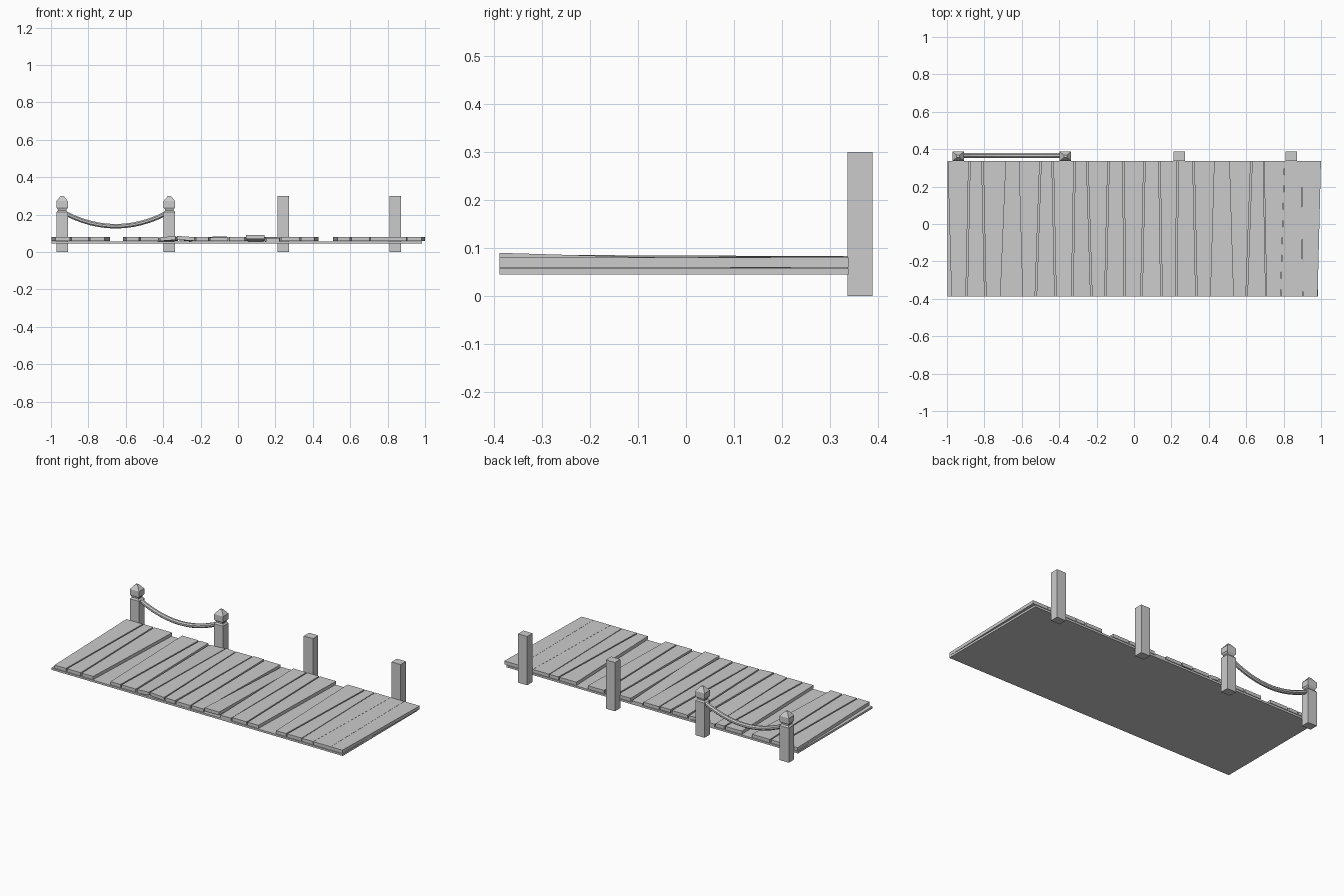
import bpy, bmesh
from math import cos, sin, pi

if "Cube" in bpy.data.objects:
    bpy.data.objects.remove(bpy.data.objects["Cube"])

Y0, Y1 = -0.388, 0.338          # deck front and back edges


def make_object(name, bm):
    bmesh.ops.recalc_face_normals(bm, faces=bm.faces)
    me = bpy.data.meshes.new(name)
    bm.to_mesh(me)
    bm.free()
    ob = bpy.data.objects.new(name, me)
    bpy.context.collection.objects.link(ob)
    return ob


def loft(name, rings):
    """Skin a list of equal-length point rings and cap both ends."""
    bm = bmesh.new()
    vs = [[bm.verts.new(p) for p in r] for r in rings]
    n = len(rings[0])
    for a, b in zip(vs, vs[1:]):
        for i in range(n):
            j = (i + 1) % n
            bm.faces.new((a[i], a[j], b[j], b[i]))
    bm.faces.new(vs[0])
    bm.faces.new(vs[-1])
    return make_object(name, bm)


def rect(cx, cy, hx, hy, z):
    return [(cx - hx, cy - hy, z), (cx + hx, cy - hy, z),
            (cx + hx, cy + hy, z), (cx - hx, cy + hy, z)]


# Base slab under the planks
loft("deck_base", [rect(-0.007, (Y0 + Y1) / 2, 0.991, (Y1 - Y0) / 2, z)
                   for z in (0.045, 0.057)])

# Plank seams as (x at back, x at front); strips 3 and 15 are missing boards
seams = [(-1.0, -0.98), (-0.88, -0.895), (-0.81, -0.795), (-0.68, -0.71),
         (-0.62, -0.60), (-0.50, -0.525), (-0.435, -0.42), (-0.318, -0.33),
         (-0.25, -0.228), (-0.136, -0.153), (-0.056, -0.05), (0.056, 0.04),
         (0.136, 0.147), (0.232, 0.227), (0.318, 0.334), (0.435, 0.414),
         (0.505, 0.527), (0.628, 0.602), (0.695, 0.708), (0.805, 0.784),
         (0.895, 0.902), (1.0, 0.982)]
# Loose boards: strip -> (front lift, back lift, roll)
loose = {6: (0.002, -0.004, 0.003), 7: (0.003, 0.0, -0.003),
         9: (-0.002, 0.003, 0.0), 11: (0.010, -0.012, 0.0),
         12: (-0.006, 0.0, 0.0)}
for i, ((b0, f0), (b1, f1)) in enumerate(zip(seams, seams[1:])):
    if i in (3, 15):
        continue
    g = 0.004 if i < 18 else 0.0005
    df, db, roll = loose.get(i, (0, 0, 0))
    rings = []
    for y, x0, x1, dz in ((Y0, f0 + g, f1 - g, df), (Y1, b0 + g, b1 - g, db)):
        rings.append([(x0, y, 0.060 + dz - roll), (x1, y, 0.060 + dz + roll),
                      (x1, y, 0.080 + dz + roll), (x0, y, 0.080 + dz - roll)])
    loft(f"plank_{i + 1}", rings)

# Posts: two with carved pyramid caps, two plain
carved = [(0, 1), (0.213, 1), (0.222, 0.75), (0.228, 0.75), (0.238, 1),
          (0.272, 1), (0.300, 0.25)]
plain = [(0, 1), (0.300, 1)]
for i, (x, prof) in enumerate(((-0.940, carved), (-0.367, carved),
                               (0.243, plain), (0.840, plain))):
    loft(f"post_{i + 1}", [rect(x, 0.362, 0.031 * s, 0.026 * s, z)
                           for z, s in prof])

# Sagging rope between the carved posts
rings = []
for k in range(13):
    t = -1 + k / 6
    x, z = -0.6535 + 0.268 * t, 0.138 + 0.068 * t * t
    slope = 2 * 0.068 * t / 0.268
    ln = (1 + slope * slope) ** 0.5
    ring = []
    for a in range(8):
        ang = 2 * pi * (a + 0.5) / 8
        u, v = 0.014 * cos(ang), 0.013 * sin(ang)
        ring.append((x - v * slope / ln, 0.366 + u, z + v / ln))
    rings.append(ring)
loft("rope", rings)
